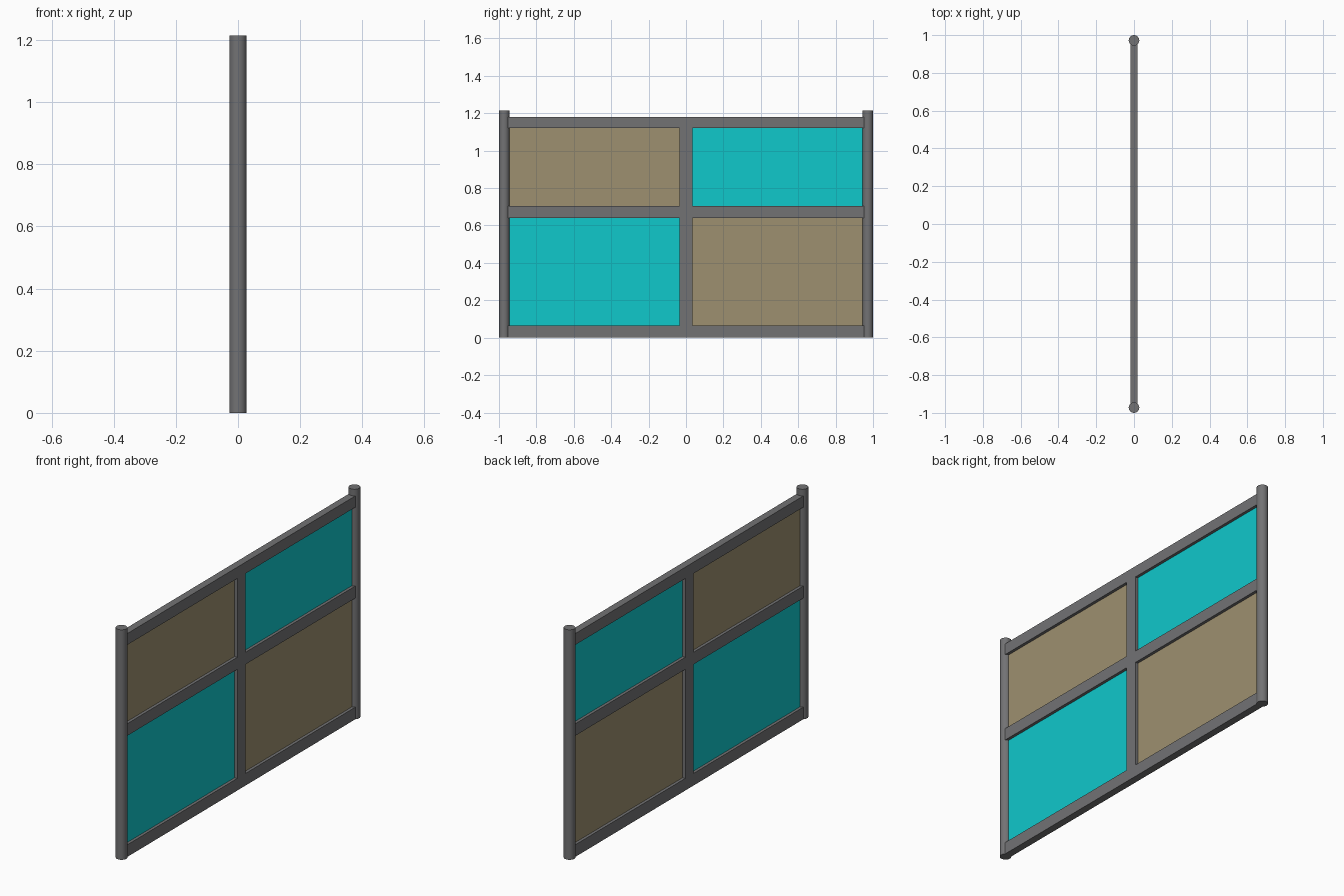
import bpy

if "Cube" in bpy.data.objects:
    bpy.data.objects.remove(bpy.data.objects["Cube"])


def material(name, color):
    m = bpy.data.materials.new(name)
    m.diffuse_color = (*color, 1)
    m.use_nodes = True
    m.node_tree.nodes["Principled BSDF"].inputs["Base Color"].default_value = m.diffuse_color
    return m


frame_grey = material("frame_grey", (0.17, 0.17, 0.175))
cyan = material("cyan", (0.005, 0.58, 0.60))
tan = material("tan", (0.34, 0.28, 0.16))

POST_Y, POST_R, POST_H = 0.972, 0.028, 1.215
RAIL_X, PANEL_X, MULLION_Y = 0.0195, 0.004, 0.034


def box(name, half_x, y0, y1, z0, z1, mat):
    bpy.ops.mesh.primitive_cube_add(size=1, location=(0, (y0 + y1) / 2, (z0 + z1) / 2))
    o = bpy.context.object
    o.name = name
    o.scale = (2 * half_x, y1 - y0, z1 - z0)
    bpy.ops.object.transform_apply(location=False, rotation=False, scale=True)
    o.data.materials.append(mat)
    return o


# Round end posts
for side, label in ((-1, "front"), (1, "back")):
    bpy.ops.mesh.primitive_cylinder_add(vertices=32, radius=POST_R, depth=POST_H,
                                        location=(0, side * POST_Y, POST_H / 2))
    post = bpy.context.object
    post.name = label + "_post"
    post.data.materials.append(frame_grey)
    bpy.ops.object.shade_smooth_by_angle()

# Horizontal rails, running into the posts
rails = {"bottom": (0.0, 0.064), "middle": (0.64, 0.704), "top": (1.12, 1.18)}
for label, (z0, z1) in rails.items():
    box(label + "_rail", RAIL_X, -POST_Y, POST_Y, z0, z1, frame_grey)

# Mullions and checkered infill panels for each row
rows = (("lower", 0.064, 0.64, cyan, tan), ("upper", 0.704, 1.12, tan, cyan))
for label, z0, z1, front_mat, back_mat in rows:
    box(label + "_mullion", RAIL_X, -MULLION_Y, MULLION_Y, z0, z1, frame_grey)
    box(label + "_front_panel", PANEL_X, -POST_Y + 0.02, -MULLION_Y, z0, z1, front_mat)
    box(label + "_back_panel", PANEL_X, MULLION_Y, POST_Y - 0.02, z0, z1, back_mat)
